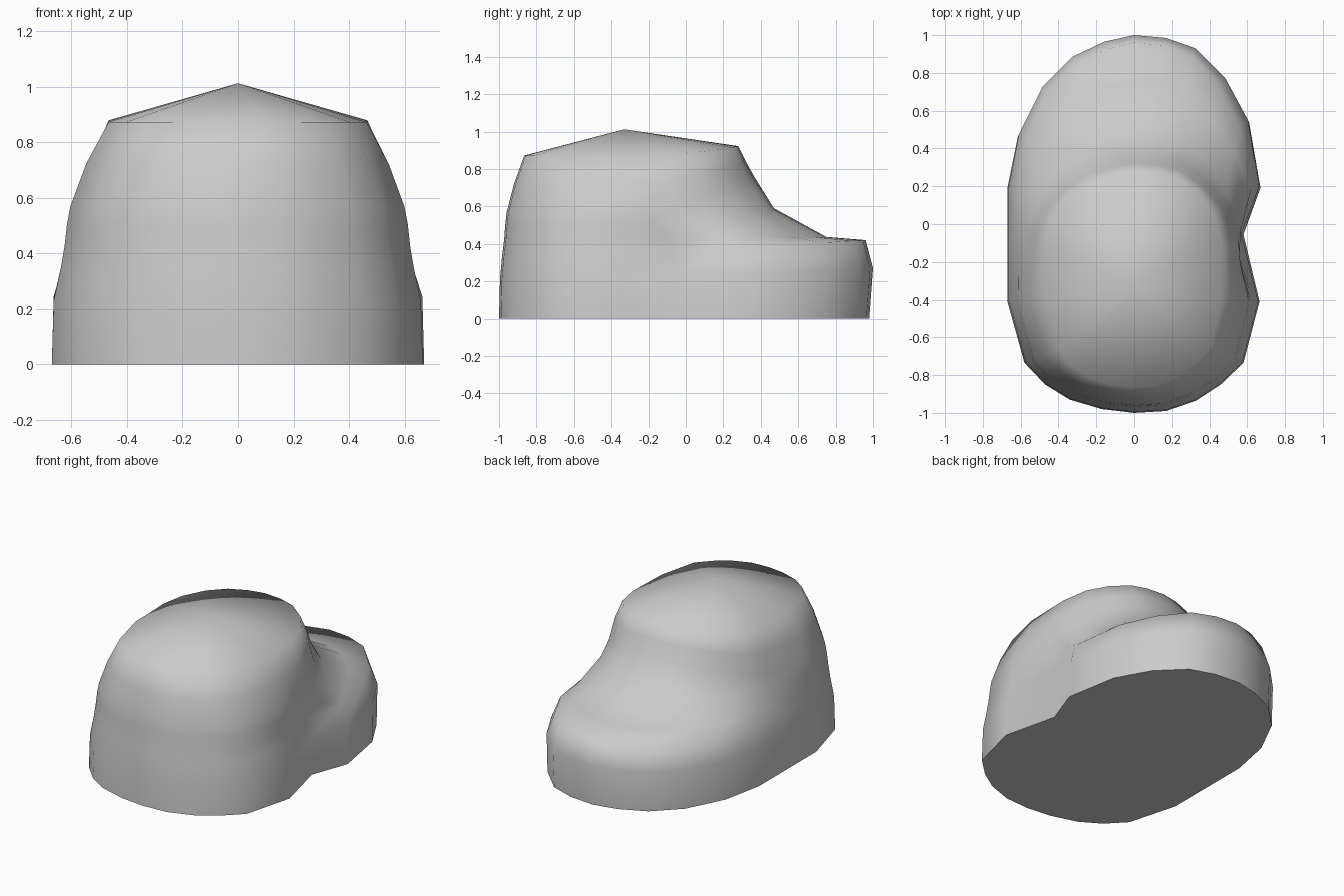
import bpy, bmesh

if "Cube" in bpy.data.objects:
    bpy.data.objects.remove(bpy.data.objects["Cube"])

# Footprint, counter-clockwise from the back; the waist notch is on +x
outline = [(0, 1), (-.16, .965), (-.33, .885), (-.49, .725), (-.615, .475), (-.67, .2),
           (-.67, -.1), (-.67, -.41), (-.58, -.735), (-.47, -.85), (-.34, -.93),
           (-.17, -.98), (0, -1), (.17, -.99), (.33, -.935), (.46, -.85), (.58, -.735),
           (.665, -.41), (.67, -.05), (.67, .2), (.61, .55), (.49, .77), (.33, .93), (.17, .985)]
NOTCH = 18
MID = -.41  # rings are squeezed separately in front of and behind this line

# Rings: width scale, front y, back y, front z, back z, z bend, notch depth, back taper
rings = [(1.0, -1.0, .98, 0, 0, 1, .09, 0),
         (.99, -.995, 1.0, .21, .27, 1, .095, 0),
         (.95, -.983, .96, .34, .42, 1.5, .10, .06),
         (.932, -.973, .75, .42, .437, 1, .07, .10),
         (.918, -.967, .47, .50, .59, 2, .03, .18),
         (.90, -.96, .37, .565, .75, 3, .01, .19),
         (.815, -.92, .32, .72, .84, 3, 0, .1),
         (.695, -.865, .28, .872, .922, 4, 0, 0)]

bm = bmesh.new()
loops = []
for w, yf, yb, zf, zb, p, notch, taper in rings:
    loop = []
    for i, (x, y) in enumerate(outline):
        far, end = (yb, 1) if y > MID else (yf, -1)
        f = (y - MID) / (end - MID)
        yy = MID + (far - MID) * f
        xx = x * w * (1 - taper * f if y > MID else 1)
        xx -= notch if i == NOTCH else 0
        loop.append(bm.verts.new((xx, yy, zf + (zb - zf) * ((y + 1) / 2) ** p)))
    loops.append(loop)

# Walls, pointed crown and flat underside
n = len(outline)
for a, b in zip(loops, loops[1:]):
    for i in range(n):
        j = (i + 1) % n
        bm.faces.new((a[i], a[j], b[j], b[i]))
apex = bm.verts.new((0, -.33, 1.012))
for i in range(n):
    bm.faces.new((loops[-1][i], loops[-1][(i + 1) % n], apex))
bm.faces.new(loops[0])
bmesh.ops.recalc_face_normals(bm, faces=bm.faces)

mesh = bpy.data.meshes.new("stepped_mound")
bm.to_mesh(mesh)
bm.free()
mound = bpy.data.objects.new("stepped_mound", mesh)
bpy.context.collection.objects.link(mound)
bpy.context.view_layer.objects.active = mound
mound.select_set(True)
bpy.ops.object.shade_smooth_by_angle(angle=1.45)
